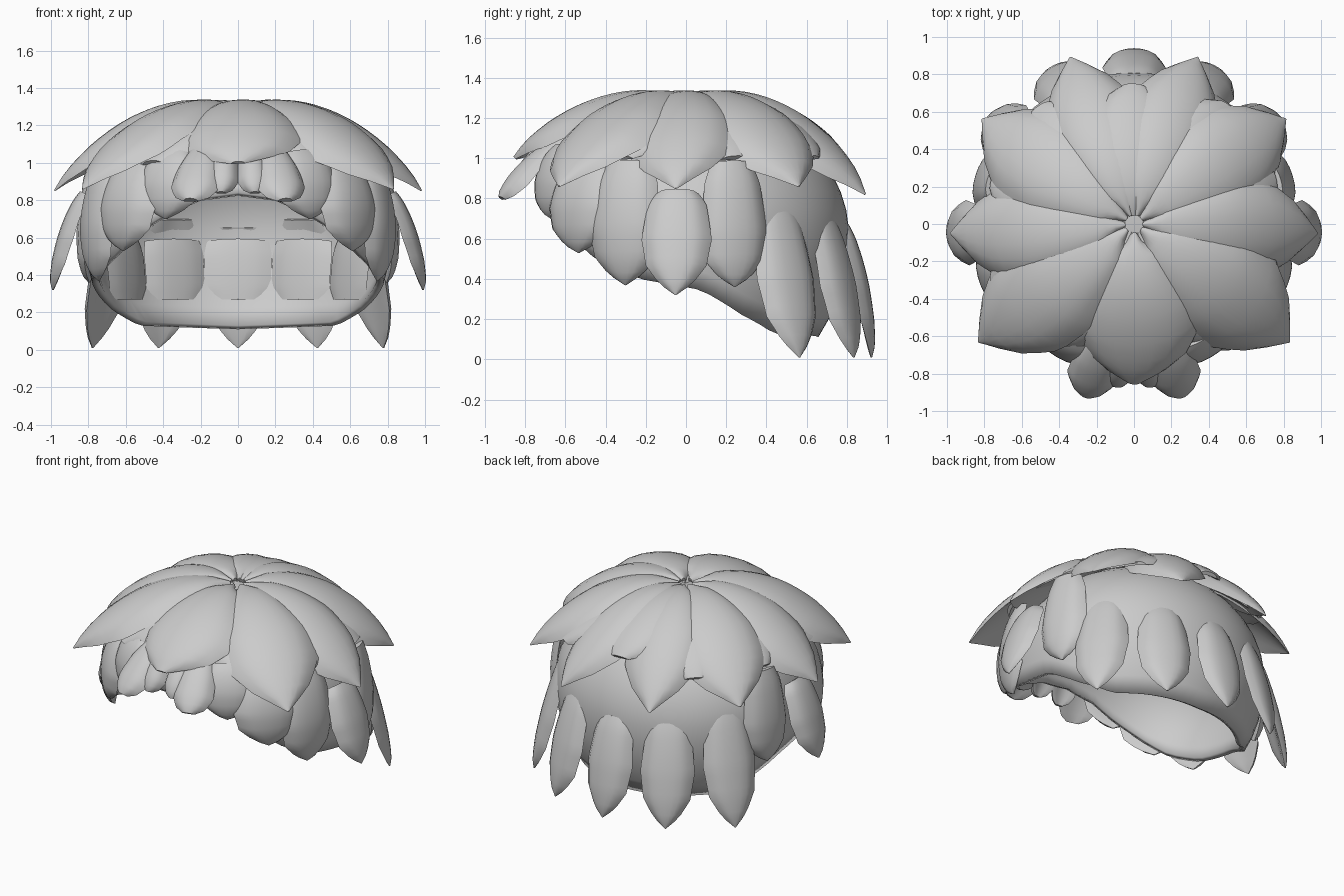
import bpy, bmesh
from math import sin, cos, pi, atan2, hypot, asin, sqrt, radians

cube = bpy.data.objects.get("Cube")
if cube:
    bpy.data.objects.remove(cube, do_unlink=True)

grey = bpy.data.materials.new("light grey")
grey.use_nodes = True
grey.diffuse_color = (0.6, 0.6, 0.6, 1)
grey.node_tree.nodes["Principled BSDF"].inputs["Base Color"].default_value = (0.6, 0.6, 0.6, 1)

# Width profiles along a lock
POINTED = [(0, .18), (.3, .62), (.58, 1), (.76, .96), (.88, .62), (1, .02)]
FRINGE = [(0, .15), (.3, .5), (.6, .9), (.76, 1), (.9, .72), (1, .1)]
STRAP = [(0, .6), (.15, .82), (.55, 1), (.78, .86), (.92, .46), (1, .02)]
ROUND = [(0, .4), (.5, .9), (.8, 1), (.94, .7), (1, .3)]
BLUNT = [(0, .92), (.3, 1), (.85, .97), (1, .85)]


def interp(table, x):
    for (a, p), (b, q) in zip(table, table[1:]):
        if x <= b:
            return p + (q - p) * max(0, x - a) / (b - a)
    return table[-1][1]


def finish(bm, name):
    mesh = bpy.data.meshes.new(name)
    bm.to_mesh(mesh)
    bm.free()
    mesh.materials.append(grey)
    obj = bpy.data.objects.new(name, mesh)
    bpy.context.collection.objects.link(obj)
    bpy.ops.object.select_all(action='DESELECT')
    obj.select_set(True)
    bpy.context.view_layer.objects.active = obj
    bpy.ops.object.shade_smooth_by_angle(angle=radians(40))
    return obj


def lock(name, az, path, half, thick, shape, camber=.04, tilt=0, rows=18, cols=8):
    """Leaf-shaped lock swept along a radial path, wrapped round the head."""
    bm = bmesh.new()
    rings = []
    for k in range(rows + 1):
        s = k / rows
        r, z = path(s)
        r0, z0 = path(max(0, s - .02))
        r1, z1 = path(min(1, s + .02))
        length = hypot(r1 - r0, z1 - z0)
        nr, nz = (z0 - z1) / length, (r1 - r0) / length
        w = interp(shape, s)
        us = [-1 + 2 * i / cols for i in range(cols + 1)]
        loop = [(u, 1) for u in us] + [(u, -.5) for u in us[-2:0:-1]]
        ring = []
        for u, side in loop:
            off = side * thick * sqrt(w) * (1 - u ** 4) - camber * w * u * u + tilt * u * w
            a = az + u * half * w / max(r, .2)
            rr = r + nr * off
            ring.append(bm.verts.new((rr * cos(a), rr * sin(a), z + nz * off)))
        rings.append(ring)
    n = len(rings[0])
    for lo, hi in zip(rings, rings[1:]):
        for i in range(n):
            bm.faces.new((lo[i], lo[(i + 1) % n], hi[(i + 1) % n], hi[i]))
    bm.faces.new(rings[0])
    bm.faces.new(rings[-1])
    bmesh.ops.recalc_face_normals(bm, faces=bm.faces)
    return finish(bm, name)


def crown_path(reach, tip_z, top=1.335, power=2.3):
    return lambda s: (.05 + (reach - .05) * s, top - .04 * (1 - s) ** 6 - (top - tip_z) * s ** power)


def bend(a, b, c):
    return lambda s: tuple((1 - s) ** 2 * p + 2 * s * (1 - s) * q + s * s * t for p, q, t in zip(a, b, c))


def sides(x):
    return [("", 1)] if x == 0 else [("_left", 1), ("_right", -1)]


# Cap shell, squarer at the front, with a rim high over the face and low at the nape
RIM = [(0, .84), (16, .81), (33, .68), (51, .5), (68, .4), (92, .345), (110, .22), (128, .13), (180, .11)]
bm = bmesh.new()
N, M = 72, 16
grid = []
for j in range(M):
    row = []
    for i in range(N):
        a = 2 * pi * i / N
        front = abs((a + pi / 2 + pi) % (2 * pi) - pi) * 180 / pi
        d = interp(RIM, front) - .62
        low = asin(d / (.66 if d > 0 else .85))
        p = low + (pi / 2 - low) * j / M
        h = .66 if p > 0 else .85
        r = cos(p) * (1 + (.06 * sin(2 * a) ** 2 if sin(a) < 0 else 0))
        row.append(bm.verts.new((.82 * r * cos(a), .05 + .76 * r * sin(a), .62 + h * sin(p))))
    grid.append(row)
for lo, hi in zip(grid, grid[1:]):
    for i in range(N):
        k = (i + 1) % N
        bm.faces.new((lo[i], lo[k], hi[k], hi[i]))
pole = bm.verts.new((0, .05, 1.28))
for i in range(N):
    bm.faces.new((grid[-1][i], grid[-1][(i + 1) % N], pole))
cap = finish(bm, "cap")
shell = cap.modifiers.new("Shell", 'SOLIDIFY')
shell.thickness = .04
shell.offset = -1

# Crown locks: tip x, tip y, tip z, half width, width profile
crown = [("fringe", 0, -.85, 1.0, .39, FRINGE), ("front_crown", .83, -.63, .86, .33, POINTED),
         ("side_crown", .98, -.05, .85, .3, POINTED), ("rear_side_crown", .81, .56, .86, .32, POINTED),
         ("back_crown", .34, .89, .82, .28, POINTED)]
for name, x, y, z, half, shape in crown:
    for label, m in sides(x):
        lock(name + "_lock" + label, atan2(y, x * m), crown_path(hypot(x, y), z),
             half, .035, shape, .06, .025)

# Rounded under-crown locks filling the gaps between the crown locks
under = [("front_under", .46, -.62, 1.0, 1.3), ("side_under", .75, -.33, 1.0, 1.3),
         ("rear_under", .75, .24, 1.0, 1.3), ("rear_side_under", .51, .62, 1.0, 1.3),
         ("back_under", 0, .74, 1.06, 1.325)]
for name, x, y, z, top in under:
    for label, m in sides(x):
        lock(name + "_lock" + label, atan2(y, x * m), crown_path(hypot(x, y), z, top),
             .24, .03, ROUND, .03, .02)

# Hanging locks: azimuth, root, bend and tip as (radius, height), half width
hanging = [("ear", -3, (.82, .83), (.93, .68), (.99, .32), .18),
           ("rear_ear", 17, (.79, .98), (.88, .65), (.83, .36), .18),
           ("rear_side", 36, (.77, .76), (.87, .5), (.96, .01), .18),
           ("nape_side", 63, (.77, .7), (.88, .45), (.935, .01), .18),
           ("nape", 90, (.78, .66), (.88, .45), (.92, .01), .175),
           ("cheek", -22, (.77, .98), (.9, .68), (.8, .37), .2),
           ("front_cheek", -41, (.74, .98), (.88, .8), (.81, .53), .23),
           ("brow", -60, (.7, 1.05), (.82, .92), (.77, .7), .2)]
for name, deg, root, mid, tip, half in hanging:
    for label, m in sides(deg - 90):
        a = radians(deg)
        lock(name + "_lock" + label, atan2(sin(a), m * cos(a)), bend(root, mid, tip),
             half, .04, STRAP, .02)

# Short flared locks below the fringe: azimuth, tip radius, tip height, half width
for name, deg, reach, z, half in (("forehead", -84, .86, .84, .09), ("temple", -74.5, .95, .8, .14)):
    for label, m in sides(1):
        a = radians(deg)
        lock(name + "_lock" + label, atan2(sin(a), m * cos(a)),
             bend((.6, 1.12), (.8, 1.02), (reach, z)), half, .035, ROUND, .03)

# Blunt lock ends lining the inside of the nape
for deg in (34, 62, 90, 118, 146):
    lock("inner_lock", radians(deg), bend((.745, .59), (.71, .48), (.7, .27)),
         .175, .03, BLUNT, -.03)
